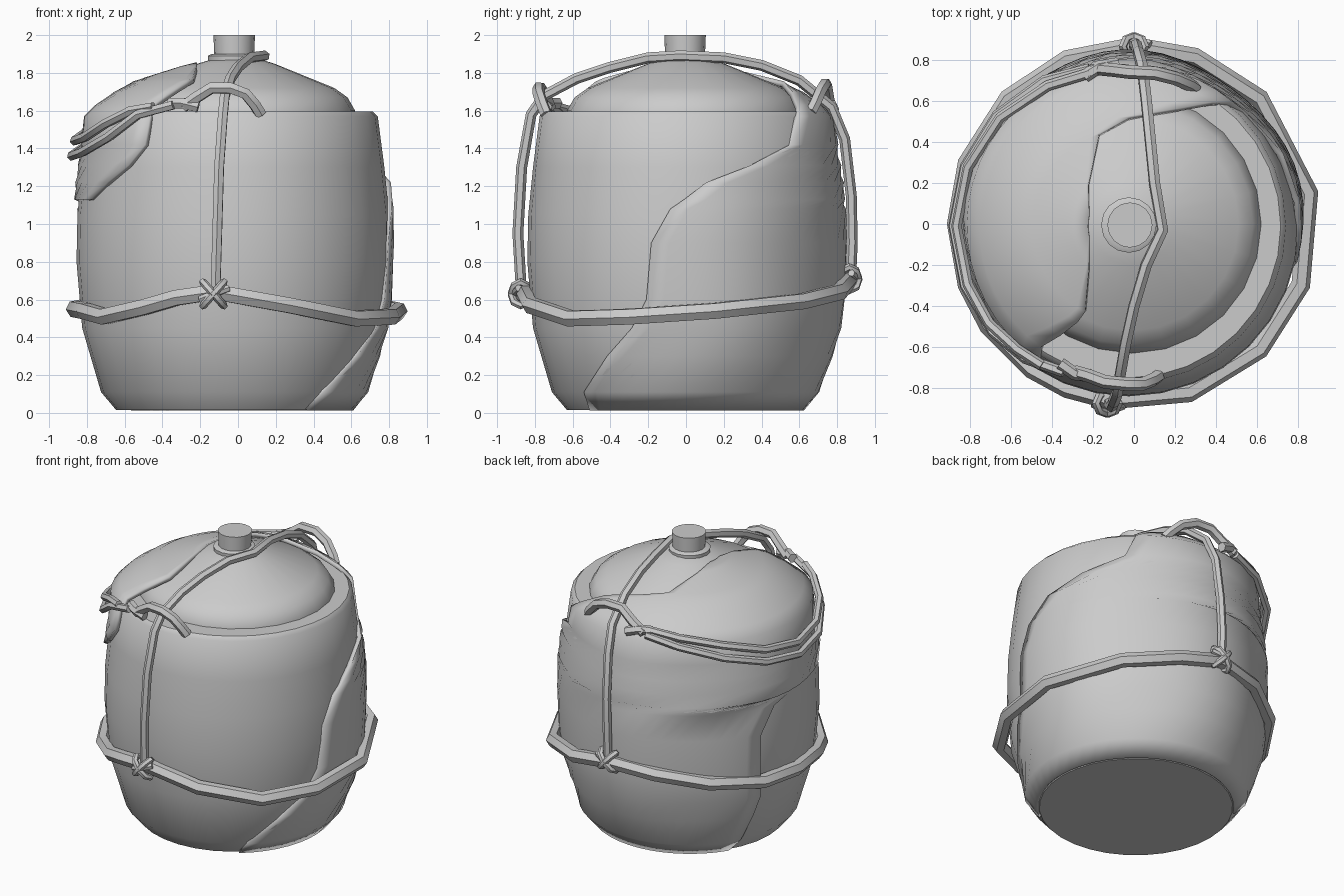
import bpy, bmesh, math
from mathutils import Vector

cube = bpy.data.objects.get("Cube")
if cube:
    bpy.data.objects.remove(cube)

grey = bpy.data.materials.new("plain grey")
grey.use_nodes = True
grey.diffuse_color = (0.6, 0.6, 0.6, 1)
grey.node_tree.nodes["Principled BSDF"].inputs["Base Color"].default_value = (0.6, 0.6, 0.6, 1)


def finish(ob, angle=40):
    ob.data.materials.append(grey)
    bpy.context.view_layer.objects.active = ob
    bpy.ops.object.select_all(action='DESELECT')
    ob.select_set(True)
    bpy.ops.object.shade_smooth_by_angle(angle=math.radians(angle))
    return ob


def mesh_object(name, bm):
    bmesh.ops.recalc_face_normals(bm, faces=bm.faces)
    mesh = bpy.data.meshes.new(name)
    bm.to_mesh(mesh)
    bm.free()
    ob = bpy.data.objects.new(name, mesh)
    bpy.context.collection.objects.link(ob)
    return ob


def polar(r, degrees, z, cx=0.0, cy=0.0):
    a = math.radians(degrees)
    return Vector((cx + r * math.cos(a), cy + r * math.sin(a), z))


def turned(name, profile, sides, cx=0.0, cy=0.0, angle=40):
    """Solid of revolution with flat caps."""
    bm = bmesh.new()
    rings = [[bm.verts.new(polar(r, 360 * i / sides, z, cx, cy)) for i in range(sides)]
             for r, z in profile]
    for low, high in zip(rings, rings[1:]):
        for i in range(sides):
            j = (i + 1) % sides
            bm.faces.new((low[i], low[j], high[j], high[i]))
    bm.faces.new(rings[0])
    bm.faces.new(rings[-1])
    return finish(mesh_object(name, bm), angle)


def rope(name, points, radius, closed=False):
    curve = bpy.data.curves.new(name, 'CURVE')
    curve.dimensions = '3D'
    curve.bevel_depth = radius
    curve.bevel_resolution = 1
    curve.use_fill_caps = True
    spline = curve.splines.new('POLY')
    spline.points.add(len(points) - 1)
    for p, co in zip(spline.points, points):
        p.co = (*co, 1)
    spline.use_cyclic_u = closed
    ob = bpy.data.objects.new(name, curve)
    bpy.context.collection.objects.link(ob)
    bpy.context.view_layer.objects.active = ob
    bpy.ops.object.select_all(action='DESELECT')
    ob.select_set(True)
    bpy.ops.object.convert(target='MESH')
    return finish(bpy.context.view_layer.objects.active, 50)


# Jar body, domed lid and stopper
CX, CY = -0.025, -0.01
turned("jar_body", [(0.62, 0.015), (0.70, 0.11), (0.80, 0.45), (0.83, 0.8), (0.825, 1.05),
                    (0.80, 1.3), (0.765, 1.57), (0.74, 1.595), (0.6, 1.595)], 32, CX, CY)
turned("lid", [(0.63, 1.56), (0.63, 1.6), (0.59, 1.67), (0.52, 1.72), (0.2, 1.85), (0.1, 1.88)],
       24, -0.01)
turned("stopper_neck", [(0.13, 1.82), (0.135, 1.89), (0.115, 1.9)], 16, -0.025, -0.005)
turned("stopper", [(0.105, 1.88), (0.11, 2.0)], 16, -0.02, -0.005)

# Draped cloth: radius, height, start and end angle of each row
ROWS = [(0.635, 0.012, -52, 148), (0.715, 0.11, -48, 152), (0.775, 0.3, -32, 156),
        (0.82, 0.45, -20, 158), (0.838, 0.6, -14, 157), (0.85, 0.9, -12, 157),
        (0.848, 1.08, -5, 164), (0.842, 1.13, 0, 205), (0.835, 1.22, 8, 217),
        (0.822, 1.31, 25, 228), (0.805, 1.42, 45, 235), (0.79, 1.57, 50, 236),
        (0.73, 1.63, 56, 234), (0.63, 1.70, 66, 238), (0.53, 1.755, 90, 242),
        (0.47, 1.775, 108, 243), (0.28, 1.835, 135, 226), (0.2, 1.855, 165, 195)]
COLUMNS = 26
bm = bmesh.new()
grid = []
for r, z, start, end in ROWS:
    row = []
    for i in range(COLUMNS + 1):
        a = start + (end - start) * i / COLUMNS
        # Soft folds low on the cloth
        fold = 0.012 * math.sin(math.radians(a) * 5) * (0.2 < z < 1.5)
        row.append(bm.verts.new(polar(r + fold, a, z, CX, CY)))
    grid.append(row)
for low, high in zip(grid, grid[1:]):
    for i in range(COLUMNS):
        bm.faces.new((low[i], low[i + 1], high[i + 1], high[i]))
cloth = mesh_object("draped_cloth", bm)
thick = cloth.modifiers.new("thickness", 'SOLIDIFY')
thick.thickness = 0.03
thick.offset = -1
finish(cloth, 50)

# Thick hoop around the waist, sagging between the two knots
SAG = [(-98, .64), (-72, .57), (-45, .5), (-20, .51), (10, .54), (45, .59), (70, .64), (90, .7),
       (112, .67), (135, .61), (160, .56), (180, .55), (200, .54), (215, .51), (235, .56), (248, .61)]
rope("waist_hoop", [polar(0.865, a, z) for a, z in SAG], 0.047, True)

# Thin rope from knot to knot over the lid
rope("over_rope", [(-.12, -.87, .62), (-.11, -.89, .95), (-.1, -.87, 1.3), (-.08, -.82, 1.58),
                   (-.07, -.75, 1.68), (-.04, -.58, 1.77), (0, -.4, 1.83), (.06, -.2, 1.88),
                   (.14, -.03, 1.89), (.1, .2, 1.88), (.08, .4, 1.84), (.06, .6, 1.76),
                   (.04, .77, 1.62), (.02, .84, 1.45), (.01, .875, 1.15), (0, .88, .9),
                   (0, .87, .68)], 0.029)

# Knots on the hoop: two crossed wraps and a stray end
for name, x, y, z in (("front", -.13, -.875, .63), ("back", .0, .865, .71)):
    side = math.copysign(1, y)
    for lean in (-1, 1):
        wrap = []
        for k in range(8):
            t = math.tau * k / 8
            wrap.append((x + lean * 0.055 * math.sin(t), y + 0.05 * math.cos(t) * side,
                         z + 0.062 * math.sin(t)))
        rope(name + "_knot_wrap", wrap, 0.021, True)
    rope(name + "_knot_end", [(x - .07, y, z - .03), (x, y + .04 * side, z),
                              (x + .08, y + .01 * side, z + .03)], 0.02)

# Double rope around the cloth at the shoulder
upper = [(238, .80, 1.62), (228, .81, 1.60), (215, .83, 1.53), (200, .835, 1.46), (180, .84, 1.44),
         (160, .835, 1.48), (140, .82, 1.56), (120, .79, 1.61), (104, .77, 1.64)]
rope("shoulder_rope_upper", [polar(r, a, z, CX, CY) for a, r, z in upper], 0.026)
lower = [(246, .78, 1.63), (232, .82, 1.58), (218, .84, 1.46), (200, .85, 1.38), (180, .855, 1.36),
         (160, .85, 1.40), (140, .84, 1.48), (120, .82, 1.56), (104, .79, 1.61)]
rope("shoulder_rope_lower", [polar(r, a, z, CX, CY) for a, r, z in lower], 0.026)

# Bow loops where the shoulder rope is tied
rope("front_bow", [(-.29, -.72, 1.62), (-.22, -.74, 1.67), (-.14, -.77, 1.72), (-.04, -.78, 1.72),
                   (.04, -.78, 1.69), (.09, -.76, 1.63), (.12, -.74, 1.58)], 0.033)
rope("back_bow", [(-.2, .76, 1.62), (-.1, .75, 1.68), (-.02, .74, 1.74), (.1, .735, 1.74),
                  (.2, .71, 1.70), (.27, .68, 1.63), (.3, .66, 1.59)], 0.033)
rope("front_bow_knot", [(-.36, -.68, 1.64), (-.29, -.73, 1.64), (-.21, -.74, 1.62)], 0.032)
rope("back_bow_knot", [(-.24, .72, 1.63), (-.17, .765, 1.64), (-.08, .78, 1.61)], 0.032)
